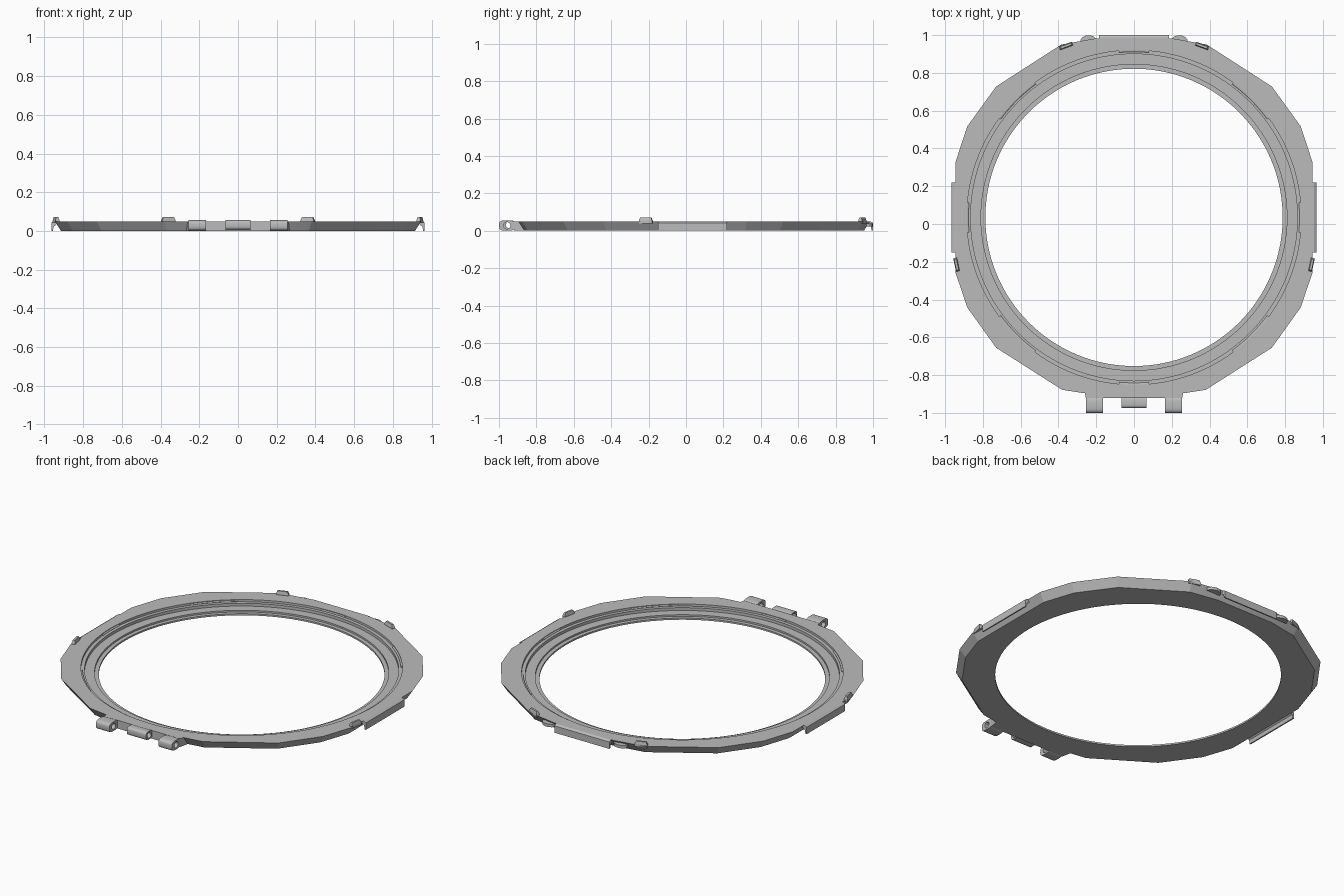
import bpy, bmesh, math
from mathutils import Matrix, Vector

if "Cube" in bpy.data.objects:
    bpy.data.objects.remove(bpy.data.objects["Cube"])

GREY = bpy.data.materials.new("plain_grey")
GREY.use_nodes = True
GREY.diffuse_color = (0.5, 0.5, 0.5, 1)
GREY.node_tree.nodes["Principled BSDF"].inputs["Base Color"].default_value = (0.5, 0.5, 0.5, 1)

CY = 0.035      # ring centre along y
TOP = 0.05      # height of the flat top
CENTRE = Matrix.Translation((0, CY, 0))


def finish(name, bm, matrix=None):
    """Turn a bmesh into a grey object."""
    if matrix is not None:
        bm.transform(matrix)
    bmesh.ops.recalc_face_normals(bm, faces=bm.faces)
    mesh = bpy.data.meshes.new(name)
    bm.to_mesh(mesh)
    bm.free()
    mesh.materials.append(GREY)
    ob = bpy.data.objects.new(name, mesh)
    bpy.context.collection.objects.link(ob)
    return ob


def loft(name, rings, matrix=None):
    """Skin matching closed rings and cap both ends."""
    bm = bmesh.new()
    loops = [[bm.verts.new(p) for p in ring] for ring in rings]
    for a, b in zip(loops, loops[1:]):
        for i in range(len(a)):
            j = (i + 1) % len(a)
            bm.faces.new((a[i], a[j], b[j], b[i]))
    bm.faces.new(loops[0])
    bm.faces.new(loops[-1])
    return finish(name, bm, matrix)


def lathe(name, profile, start=0, end=math.tau, steps=128, closed=False):
    """Sweep (radius, z) points around the ring axis."""
    full = end - start > 6.28
    rings = []
    for i in range(steps if full else steps + 1):
        a = start + (end - start) * i / steps
        rings.append([(r * math.cos(a), r * math.sin(a), z) for r, z in profile])
    if not full:
        return loft(name, rings, CENTRE)
    # full turn: stack circles instead, so the caps are flat discs
    return loft(name, [list(c) for c in zip(*rings)], CENTRE)


def smooth(ob, degrees):
    bpy.ops.object.select_all(action='DESELECT')
    ob.select_set(True)
    bpy.context.view_layer.objects.active = ob
    bpy.ops.object.shade_smooth_by_angle(angle=math.radians(degrees))


# Faceted outer plate, narrower at the bottom
right = [(0.27, -0.93), (0.38, -0.913), (0.73, -0.69), (0.882, -0.478),
         (0.946, -0.29), (0.946, 0.29), (0.882, 0.483), (0.73, 0.693),
         (0.385, 0.915), (0.2, 0.948)]
outline = right + [(-x, y) for x, y in reversed(right)]
body = loft("ring_frame", [[(x * s, y * s, z) for x, y in outline]
                           for s, z in ((0.967, 0), (1, TOP))], CENTRE)

# Stepped round opening
cutter = lathe("opening_cutter", [(0.787, -0.02), (0.787, 0.01), (0.81, 0.01), (0.81, 0.02),
                                  (0.865, 0.02), (0.865, 0.037), (0.885, 0.037), (0.885, 0.08)])
cutter.hide_render = True
bpy.context.view_layer.objects.active = body
cut = body.modifiers.new("opening", 'BOOLEAN')
cut.operation = 'DIFFERENCE'
cut.solver = 'EXACT'
cut.object = cutter
bpy.ops.object.modifier_apply(modifier=cut.name)
bpy.data.objects.remove(cutter)
smooth(body, 10)

# Snap ridges around the recess wall
for i in range(8):
    a = i * math.pi / 4
    h = 0.09 if i % 2 == 0 else 0.15
    lathe("snap_ridge", [(0.888, 0.047), (0.879, 0.045), (0.876, 0.042), (0.888, 0.039)],
          a - h, a + h, 10)

# Clip skirts hanging on three sides, with a gap behind each
skirt = [(0.935, 0.05), (0.952, 0.05), (0.965, 0.042), (0.965, 0),
         (0.957, 0), (0.953, 0.022), (0.935, 0.036)]
for name, angle in (("left_skirt", 0), ("back_skirt", 90), ("right_skirt", 180)):
    loft(name, [[(u, v, z) for u, z in skirt] for v in (-0.185, 0.185)],
         CENTRE @ Matrix.Rotation(math.radians(angle), 4, 'Z'))


def tab(name, x, y, angle):
    """Small tapered upright tab on the top face."""
    rings = []
    for half, thick, z in ((0.036, 0.01, TOP - 0.01), (0.036, 0.01, TOP + 0.005),
                           (0.029, 0.006, TOP + 0.022)):
        rings.append([(-half, -thick, z), (half, -thick, z), (half, thick, z), (-half, thick, z)])
    loft(name, rings, Matrix.Translation((x, y, 0)) @ Matrix.Rotation(math.radians(angle), 4, 'Z'))


for side, word in ((1, "left"), (-1, "right")):
    tab(word + "_back_tab", side * 0.36, 0.943, side * -20)
    tab(word + "_side_tab", side * 0.94, -0.215, side * 78)
    # Low rounded lug beside the back skirt
    arc = [math.pi * i / 8 for i in range(9)]
    loft(word + "_lug", [[(side * 0.24 + 0.045 * math.cos(a), 0.965 + 0.034 * math.sin(a), z)
                          for a in arc] for z in (0.022, 0.04)])

# Hinge mount along the front
mount = [(-0.27, -0.85), (-0.255, -0.92), (0.255, -0.92), (0.27, -0.85)]
loft("hinge_mount", [[(x, y, z) for x, y in mount] for z in (0, TOP)])


def knuckle(name, x, width, y, half_y, z, half_z, hole):
    """Rounded block with a pin hole along x."""
    bm = bmesh.new()
    n = 32
    loops = []
    for dx, inner in ((-1, False), (1, False), (1, True), (-1, True)):
        loop = []
        for i in range(n):
            c, s = math.cos(math.tau * i / n), math.sin(math.tau * i / n)
            if inner:
                p = (hole * c, hole * s)
            else:
                p = [half * math.copysign(abs(t) ** 0.6, t)
                     for half, t in ((half_y, c), (half_z, s))]
            loop.append(bm.verts.new((x + dx * width / 2, y + p[0], z + p[1])))
        loops.append(loop)
    for a, b in zip(loops, loops[1:] + loops[:1]):
        for i in range(n):
            j = (i + 1) % n
            bm.faces.new((a[i], a[j], b[j], b[i]))
    smooth(finish(name, bm), 30)


knuckle("left_knuckle", 0.21, 0.09, -0.957, 0.043, 0.028, 0.028, 0.018)
knuckle("right_knuckle", -0.21, 0.09, -0.957, 0.043, 0.028, 0.028, 0.018)
knuckle("middle_knuckle", 0, 0.13, -0.945, 0.03, 0.031, 0.025, 0.018)
